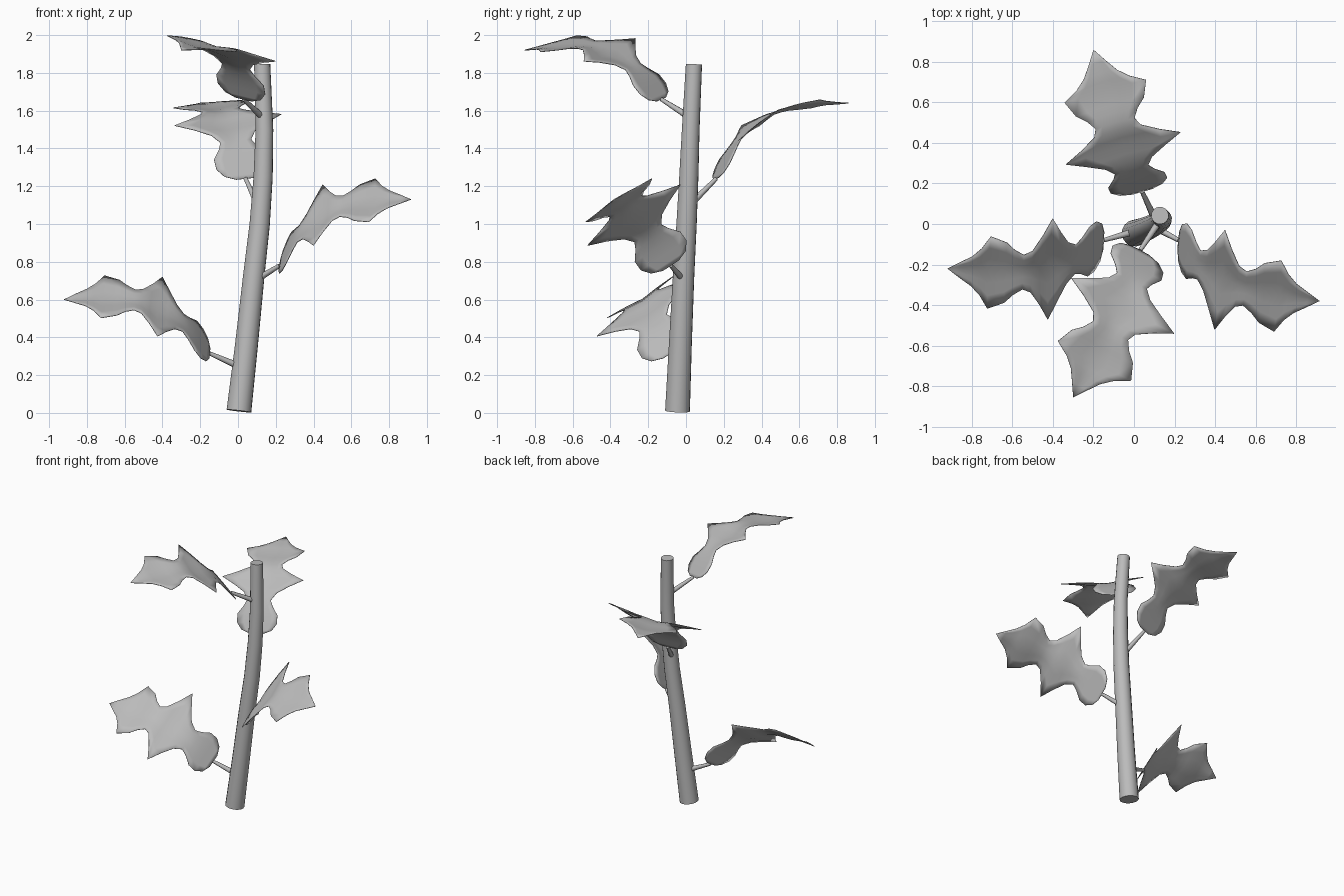
import bpy, bmesh, math
from mathutils import Vector as V

if "Cube" in bpy.data.objects:
    bpy.data.objects.remove(bpy.data.objects["Cube"])

mat = bpy.data.materials.new("plain_grey")
mat.diffuse_color = (0.5, 0.5, 0.5, 1)
mat.use_nodes = True
mat.node_tree.nodes["Principled BSDF"].inputs["Base Color"].default_value = mat.diffuse_color


def finish(bm, name):
    bmesh.ops.recalc_face_normals(bm, faces=bm.faces)
    me = bpy.data.meshes.new(name)
    bm.to_mesh(me)
    bm.free()
    me.materials.append(mat)
    ob = bpy.data.objects.new(name, me)
    bpy.context.collection.objects.link(ob)
    bpy.context.view_layer.objects.active = ob
    bpy.ops.object.select_all(action='DESELECT')
    ob.select_set(True)
    bpy.ops.object.shade_smooth_by_angle(angle=math.radians(50))
    return ob


def tube(name, pts, sides):
    """Capped tube through (x, y, z, radius) points."""
    bm = bmesh.new()
    rings = []
    for i, p in enumerate(pts):
        a, b = pts[max(i - 1, 0)], pts[min(i + 1, len(pts) - 1)]
        t = (V(b[:3]) - V(a[:3])).normalized()
        u = t.cross(V((0.3, 1, 0.1))).normalized()
        w = t.cross(u)
        rings.append([bm.verts.new(V(p[:3]) + p[3] * (u * math.cos(k * math.tau / sides)
                      + w * math.sin(k * math.tau / sides))) for k in range(sides)])
    for r, s in zip(rings, rings[1:]):
        for k in range(sides):
            j = (k + 1) % sides
            bm.faces.new((r[k], r[j], s[j], s[k]))
    bm.faces.new(rings[0])
    bm.faces.new(rings[-1])
    return finish(bm, name)


# leaf outline: position along chord, half width
OUTLINE = [(0, .05), (.02, .11), (.06, .145), (.11, .145), (.16, .105), (.20, .085),
           (.25, .12), (.30, .20), (.352, .295), (.40, .20), (.45, .12), (.49, .10),
           (.535, .13), (.575, .175), (.652, .21), (.69, .135), (.73, .085), (.78, .045)]
# leaf arch: position along chord, height above chord
ARCH = [(0, 0), (.06, .04), (.12, .08), (.2, .12), (.28, .15), (.355, .165), (.45, .158),
        (.55, .135), (.65, .10), (.75, .05), (.833, 0)]


def arch(c):
    for (a, h), (b, k) in zip(ARCH, ARCH[1:]):
        if c <= b:
            return h + (k - h) * (c - a) / (b - a)
    return 0


def leaf(name, base, tip, side):
    base, tip = V(base), V(tip)
    e = (tip - base).normalized()
    s = V(side)
    s = (s - e * s.dot(e)).normalized()
    n = e.cross(s)
    if n.z < 0:
        n = -n
    bm = bmesh.new()
    rows = []
    steps = [-1, -.66, -.33, 0, .33, .66, 1]
    for c, w in OUTLINE:
        # shallow fold: the midrib lies a little below the lobe tips
        fold = 0.035 * w / .3 * min(1, max(0, (c - .15) / .1))
        rows.append([bm.verts.new(base + e * c + s * (w * f)
                     + n * (arch(c) - fold * (1 - abs(f)))) for f in steps])
    for r, q in zip(rows, rows[1:]):
        for k in range(6):
            bm.faces.new((r[k], r[k + 1], q[k + 1], q[k]))
    t = bm.verts.new(tip)
    for k in range(6):
        bm.faces.new((rows[-1][k], rows[-1][k + 1], t))
    ob = finish(bm, name)
    m = ob.modifiers.new("thickness", 'SOLIDIFY')
    m.thickness = 0.004
    m.offset = 0


# leaning, curved stem
tube("stem", [(.005, -.045, .01, .066), (.045, -.03, .36, .061), (.083, -.013, .72, .057),
              (.115, .003, 1.0, .054), (.133, .015, 1.25, .051), (.14, .025, 1.5, .047),
              (.128, .042, 1.845, .043)], 16)

# stalk start, leaf base, leaf tip, sideways direction
LEAVES = [
    ((.01, -.035, .245), (-.15, -.08, .315), (-.92, -.22, .60), (.02, .49, .31)),
    ((.09, -.01, .70), (.22, -.08, .78), (.915, -.38, 1.13), (.05, .49, .32)),
    ((.11, .01, 1.09), (.04, .16, 1.24), (-.20, .86, 1.64), (.58, .16, .06)),
    ((.13, .02, 1.565), (.03, -.13, 1.66), (-.30, -.855, 1.92), (-.51, .28, .12)),
]
for i, (start, base, tip, side) in enumerate(LEAVES, 1):
    tube(f"leaf_stalk_{i}", [(*start, .019), (*base, .011)], 8)
    leaf(f"leaf_{i}", base, tip, side)
